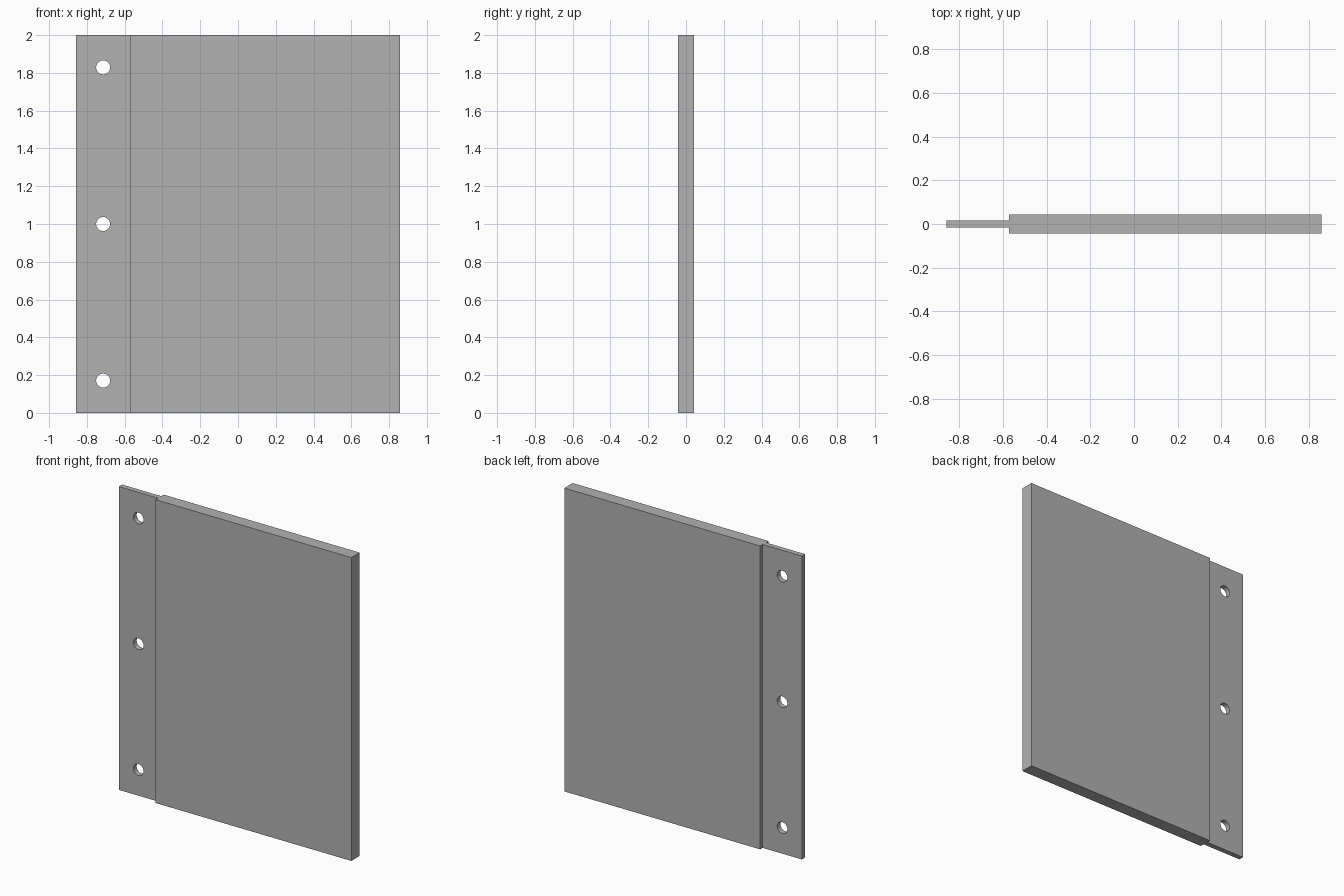
import bpy
import bmesh

HEIGHT = 2.0
HALF_WIDTH = 0.857
STEP_X = -0.571
PANEL_Y = 0.043
TAB_Y = 0.017
HOLE_X = -0.714
HOLE_RADIUS = 0.037

cube = bpy.data.objects.get("Cube")
if cube:
    bpy.data.objects.remove(cube, do_unlink=True)

grey = bpy.data.materials.new("plain grey")
grey.use_nodes = True
grey.diffuse_color = (0.445, 0.445, 0.445, 1)
grey.node_tree.nodes["Principled BSDF"].inputs["Base Color"].default_value = grey.diffuse_color


def add_object(name, bm):
    bmesh.ops.recalc_face_normals(bm, faces=bm.faces)
    mesh = bpy.data.meshes.new(name)
    bm.to_mesh(mesh)
    bm.free()
    mesh.materials.append(grey)
    obj = bpy.data.objects.new(name, mesh)
    bpy.context.collection.objects.link(obj)
    return obj


# Thick panel with a thin mounting tab: one stepped profile, extruded upwards
half = [(-HALF_WIDTH, TAB_Y), (STEP_X, TAB_Y), (STEP_X, PANEL_Y), (HALF_WIDTH, PANEL_Y)]
outline = half + [(x, -y) for x, y in reversed(half)]
bm = bmesh.new()
base = bm.faces.new([bm.verts.new((x, y, 0)) for x, y in outline])
top = bmesh.ops.extrude_face_region(bm, geom=[base])["geom"]
bmesh.ops.translate(bm, vec=(0, 0, HEIGHT),
                    verts=[v for v in top if isinstance(v, bmesh.types.BMVert)])
panel = add_object("panel_with_tab", bm)

# Three screw holes through the tab
for i, z in enumerate((0.171, 1.0, 1.829)):
    bpy.ops.mesh.primitive_cylinder_add(vertices=48, radius=HOLE_RADIUS, depth=0.2,
                                        location=(HOLE_X, 0, z), rotation=(1.570796, 0, 0))
    cutter = bpy.context.object
    cutter.name = f"hole_cutter_{i + 1}"
    cutter.data.materials.append(grey)
    cutter.hide_render = True
    cutter.hide_viewport = True
    cut = panel.modifiers.new(f"screw_hole_{i + 1}", 'BOOLEAN')
    cut.operation = 'DIFFERENCE'
    cut.solver = 'EXACT'
    cut.object = cutter

# Smooth hole walls, sharp panel edges
bpy.ops.object.select_all(action='DESELECT')
panel.select_set(True)
bpy.context.view_layer.objects.active = panel
for mod in list(panel.modifiers):
    bpy.ops.object.modifier_apply(modifier=mod.name)
for obj in [o for o in bpy.data.objects if o.name.startswith("hole_cutter")]:
    bpy.data.objects.remove(obj, do_unlink=True)
bpy.ops.object.shade_smooth_by_angle(angle=0.52)
